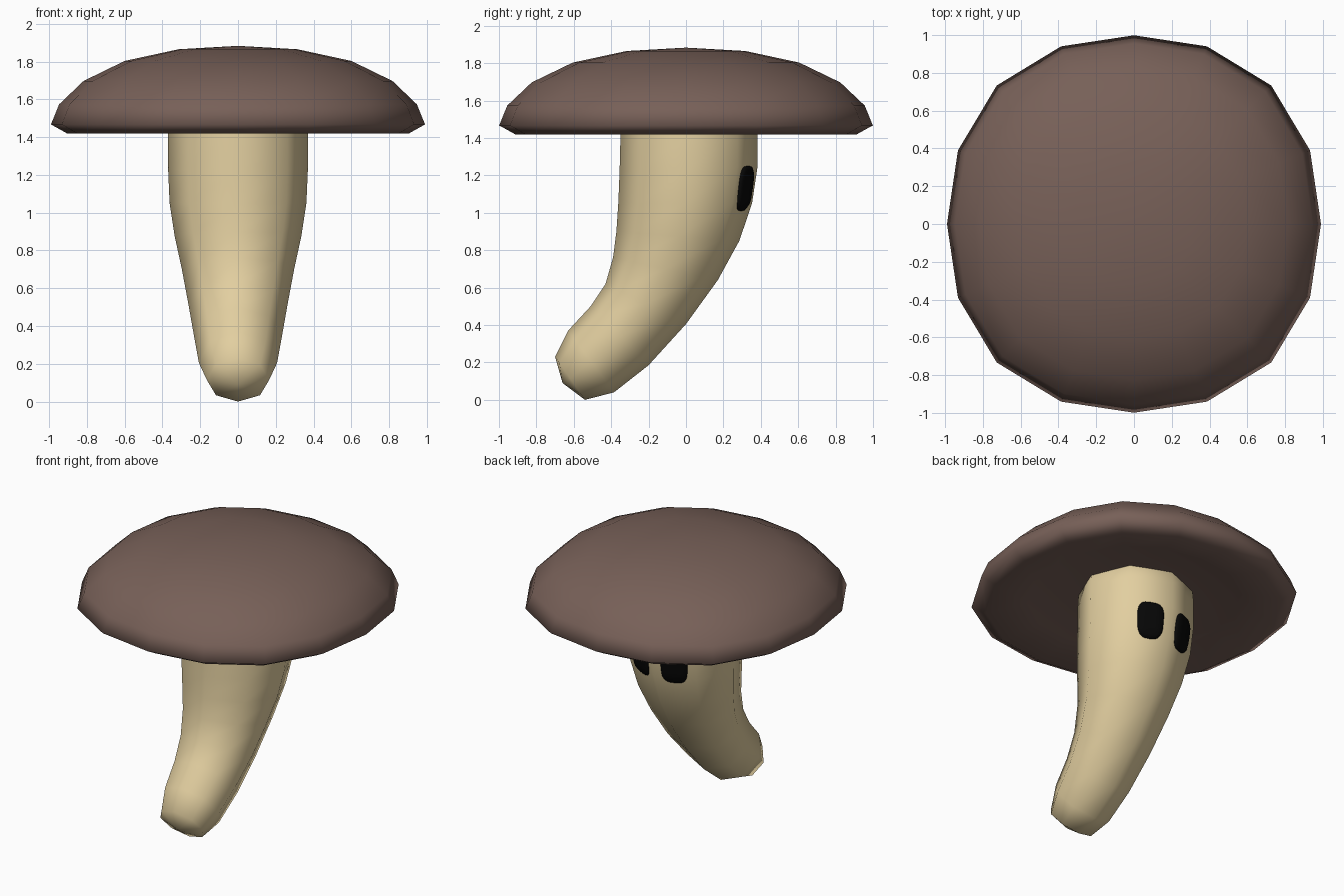
import bpy, bmesh, math
from mathutils import Vector
from mathutils.bvhtree import BVHTree

if "Cube" in bpy.data.objects:
    bpy.data.objects.remove(bpy.data.objects["Cube"])


def material(name, rgb):
    m = bpy.data.materials.new(name)
    m.diffuse_color = (*rgb, 1)
    m.use_nodes = True
    m.node_tree.nodes["Principled BSDF"].inputs["Base Color"].default_value = m.diffuse_color
    return m


BROWN = material("cap brown", (0.185, 0.117, 0.097))
CREAM = material("stem cream", (0.76, 0.62, 0.35))
BLACK = material("eye black", (0.002, 0.002, 0.002))


def loft(name, rings, start, end, mat):
    """Skin closed rings of points, closing both ends with a fan to a pole."""
    bm = bmesh.new()
    loops = [[bm.verts.new(p) for p in ring] for ring in rings]
    n = len(loops[0])
    for a, b in zip(loops, loops[1:]):
        for i in range(n):
            j = (i + 1) % n
            bm.faces.new((a[i], a[j], b[j], b[i]))
    for loop, pole in ((loops[0], start), (loops[-1], end)):
        if pole is None:
            continue
        v = bm.verts.new(pole)
        for i in range(n):
            bm.faces.new((loop[i], loop[(i + 1) % n], v))
    bmesh.ops.recalc_face_normals(bm, faces=bm.faces)
    for f in bm.faces:
        f.smooth = True
    me = bpy.data.meshes.new(name)
    bm.to_mesh(me)
    tree = BVHTree.FromBMesh(bm)
    bm.free()
    me.materials.append(mat)
    bpy.context.collection.objects.link(bpy.data.objects.new(name, me))
    return tree


# Cap: sixteen-sided, slightly squarish dome with a rolled rim and hollowed underside
cap_profile = [(0.35, 1.505), (0.65, 1.475), (0.905, 1.418), (0.993, 1.467), (0.95, 1.573),
               (0.82, 1.697), (0.602, 1.803), (0.315, 1.865)]
cap_rings = []
for r, z in cap_profile:
    ring = []
    for i in range(16):
        t = i * math.pi / 8
        k = r * (1 + 0.038 * math.sin(2 * t) ** 2)
        ring.append((k * 0.997 * math.cos(t), k * 1.006 * math.sin(t), z))
    cap_rings.append(ring)
loft("cap", cap_rings, (0, 0, 1.51), (0, 0, 1.883), BROWN)

# Stem: eight-sided bent tube; each section is front (y, z), back (y, z), half width
sections = [
    (-0.34, 1.58, 0.365, 1.58, 0.36),
    (-0.35, 1.42, 0.383, 1.42, 0.37),
    (-0.355, 1.22, 0.383, 1.25, 0.37),
    (-0.362, 1.05, 0.353, 1.05, 0.362),
    (-0.372, 0.90, 0.285, 0.85, 0.335),
    (-0.39, 0.76, 0.17, 0.64, 0.297),
    (-0.43, 0.62, 0.00, 0.405, 0.262),
    (-0.51, 0.50, -0.20, 0.185, 0.232),
    (-0.63, 0.37, -0.385, 0.04, 0.207),
    (-0.70, 0.23, -0.54, 0.00, 0.165),
]
stem_rings = []
for fy, fz, by, bz, w in sections:
    front, back = Vector((0, fy, fz)), Vector((0, by, bz))
    mid, half = (front + back) / 2, (back - front) / 2
    ring = []
    for i in range(8):
        t = i * math.pi / 4
        ring.append(mid + half * math.cos(t) + Vector((w * math.sin(t), 0, 0)))
    stem_rings.append(ring)
stem = loft("stem", stem_rings, (0, 0.01, 1.59), (0, -0.66, 0.09), CREAM)


# Eyes: rounded rectangles wrapped onto the back of the stem
def eye_point(side, t, k, lift):
    c, s = math.cos(t), math.sin(t)
    u = math.copysign(abs(c) ** 0.6, c) * k
    v = math.copysign(abs(s) ** 0.6, s) * k
    phi = side * math.radians(23 + 14.5 * u)
    out = Vector((math.sin(phi), math.cos(phi), 0))
    hit = stem.ray_cast(Vector((0, 0.01, 1.13 + 0.12 * v)) + out, -out)[0]
    return hit + out * lift


for side, label in ((1, "right_eye"), (-1, "left_eye")):
    rings = [[eye_point(side, i * math.pi / 12, k, lift) for i in range(24)]
             for k, lift in ((1.0, -0.01), (1.0, 0.008), (0.85, 0.018), (0.45, 0.022))]
    loft(label, rings, None, eye_point(side, 0, 0, 0.022), BLACK)
